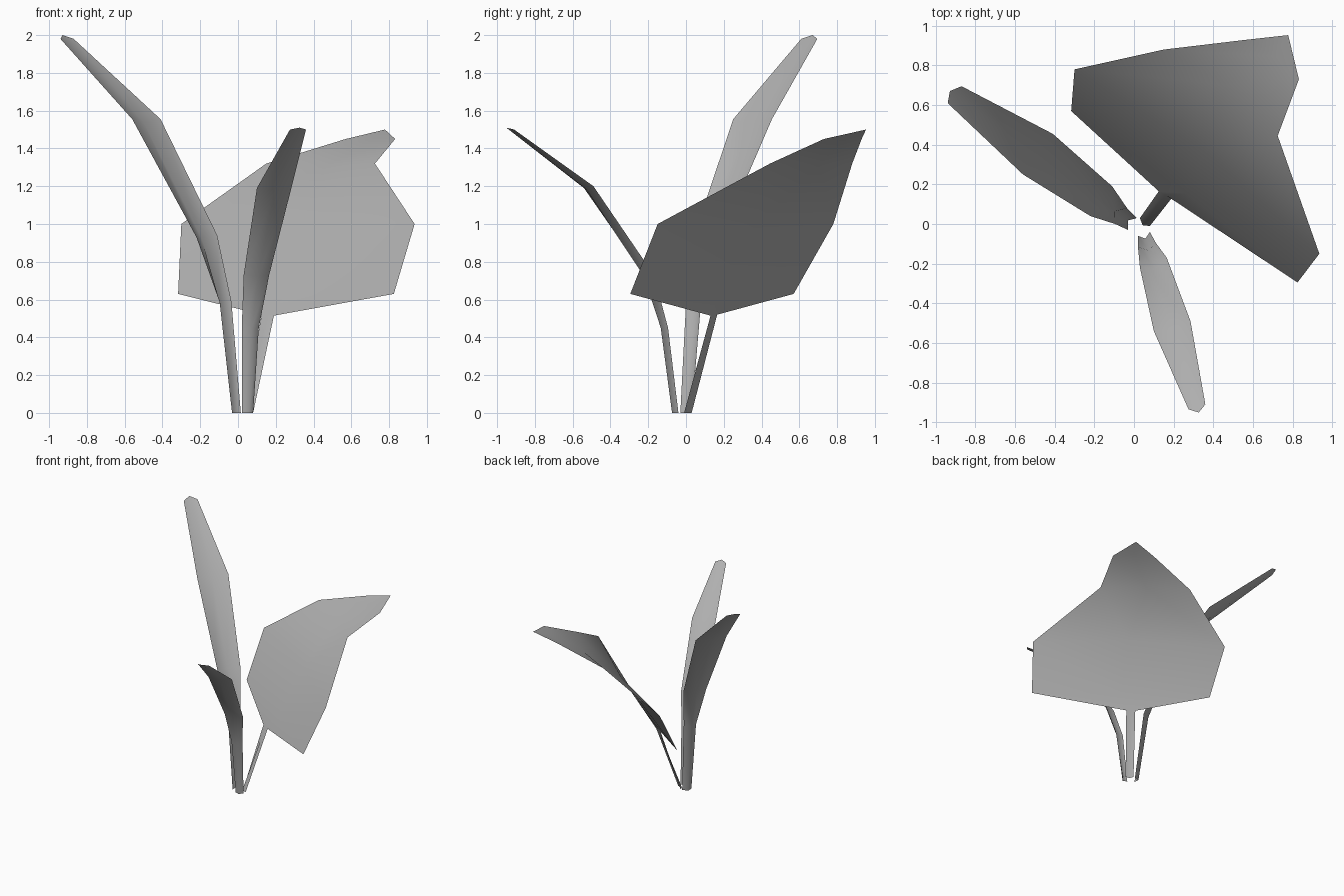
import bpy, bmesh
from mathutils import Vector

# Mid grey for all leaves
grey = bpy.data.materials.new("leaf_grey")
grey.diffuse_color = (0.43, 0.43, 0.43, 1)


def leaf(name, outward, rows):
    """Open leaf strip: each row is left edge, right edge, (outward, up) offset of the midrib."""
    bm = bmesh.new()
    out = Vector((*outward, 0)).normalized()
    grid = []
    for left, right, (o, u) in rows:
        l, r = Vector(left), Vector(right)
        mid = (l + r) / 2 + out * o + Vector((0, 0, u))
        grid.append([bm.verts.new(p) for p in (l, mid, r)])
    for a, b in zip(grid, grid[1:]):
        for i in range(2):
            bm.faces.new((a[i], a[i + 1], b[i + 1], b[i]))
    bmesh.ops.remove_doubles(bm, verts=bm.verts, dist=0.0005)
    # upper side of the leaf faces the plant's centre
    bm.normal_update()
    if sum(f.normal.dot(out) * f.calc_area() for f in bm.faces) > 0:
        bmesh.ops.reverse_faces(bm, faces=bm.faces)
    for f in bm.faces:
        f.smooth = True
    mesh = bpy.data.meshes.new(name)
    bm.to_mesh(mesh)
    bm.free()
    mesh.materials.append(grey)
    ob = bpy.data.objects.new(name, mesh)
    bpy.context.collection.objects.link(ob)
    return ob


# Tall blade leaning to the back left
leaf("tall_blade_leaf", (-0.8, 0.6), [
    ((-0.03, -0.03, 0), (0.015, 0.03, 0), (0.03, 0)),
    ((-0.095, 0.0, 0.58), (-0.035, 0.08, 0.59), (0.04, 0)),
    ((-0.22, 0.04, 0.93), (-0.11, 0.19, 0.94), (0.035, -0.01)),
    ((-0.56, 0.25, 1.555), (-0.41, 0.455, 1.555), (0.02, -0.015)),
    ((-0.94, 0.61, 1.98), (-0.87, 0.695, 1.98), (0.03, 0.02)),
])

# Shorter blade leaning forward
leaf("front_blade_leaf", (0.3, -0.95), [
    ((0.02, -0.06, 0), (0.08, -0.04, 0), (0.025, 0)),
    ((0.02, -0.115, 0.45), (0.11, -0.095, 0.45), (0.03, 0)),
    ((0.03, -0.22, 0.73), (0.165, -0.17, 0.73), (0.03, -0.005)),
    ((0.10, -0.54, 1.19), (0.285, -0.49, 1.2), (0.015, -0.01)),
    ((0.275, -0.935, 1.5), (0.36, -0.91, 1.5), (0.03, 0.01)),
])

# Broad leaf on a folded stem, back right
leaf("broad_leaf", (0.6, 0.8), [
    ((0.03, 0.03, 0), (0.08, -0.01, 0), (-0.02, 0)),
    ((0.125, 0.165, 0.52), (0.19, 0.13, 0.515), (0, 0)),
    ((-0.317, 0.57, 0.63), (0.825, -0.295, 0.63), (0.02, 0)),
    ((-0.3, 0.78, 1.0), (0.935, -0.15, 1.0), (0.065, 0)),
    ((0.15, 0.88, 1.32), (0.725, 0.445, 1.32), (0.05, -0.01)),
    ((0.57, 0.93, 1.45), (0.832, 0.73, 1.45), (0.02, 0)),
    ((0.778, 0.953, 1.5), (0.778, 0.953, 1.5), (0, 0)),
])
